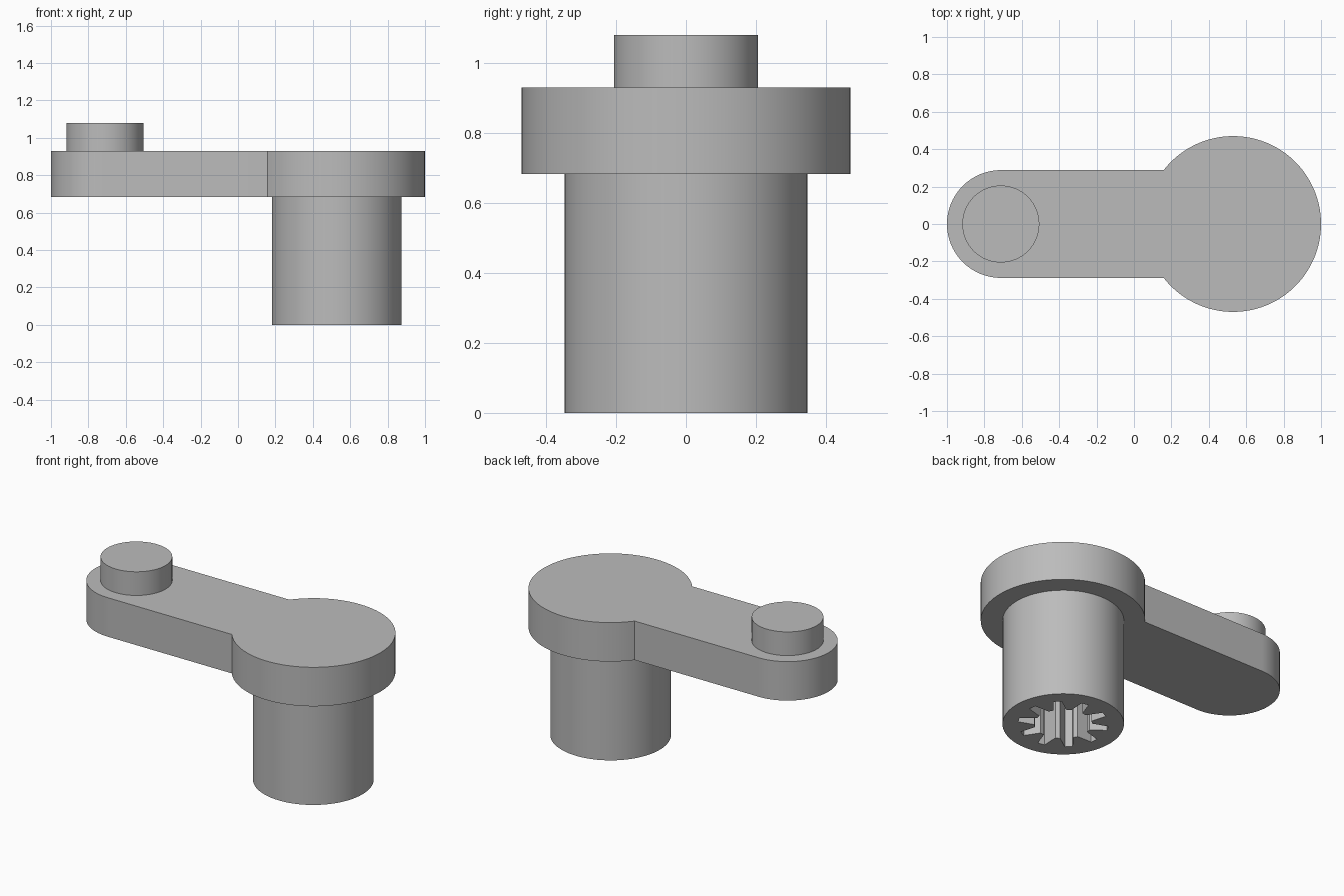
import bpy
import bmesh
from math import sin, cos, asin, pi, radians

if "Cube" in bpy.data.objects:
    bpy.data.objects.remove(bpy.data.objects["Cube"], do_unlink=True)

grey = bpy.data.materials.new("plain grey")
grey.use_nodes = True
colour = (0.5, 0.5, 0.5, 1)
grey.diffuse_color = colour
grey.node_tree.nodes["Principled BSDF"].inputs["Base Color"].default_value = colour

HEAD_X, HEAD_R = 0.53, 0.47
END_X, END_R = -0.712, 0.288
ARM_BOTTOM, ARM_TOP = 0.683, 0.93


def arc(x, r, start, end, steps):
    """Points along an arc centred on (x, 0)."""
    angles = [start + (end - start) * i / steps for i in range(steps + 1)]
    return [(x + r * cos(a), r * sin(a)) for a in angles]


def prism(name, outline, bottom, top):
    """Extrude a closed outline from bottom to top."""
    bm = bmesh.new()
    base = bm.faces.new([bm.verts.new((x, y, bottom)) for x, y in outline])
    moved = bmesh.ops.extrude_face_region(bm, geom=[base])["geom"]
    verts = [v for v in moved if isinstance(v, bmesh.types.BMVert)]
    bmesh.ops.translate(bm, verts=verts, vec=(0, 0, top - bottom))
    bmesh.ops.recalc_face_normals(bm, faces=bm.faces)
    mesh = bpy.data.meshes.new(name)
    bm.to_mesh(mesh)
    bm.free()
    mesh.materials.append(grey)
    obj = bpy.data.objects.new(name, mesh)
    bpy.context.collection.objects.link(obj)
    return obj


def select_only(obj):
    bpy.ops.object.select_all(action="DESELECT")
    obj.select_set(True)
    bpy.context.view_layer.objects.active = obj


# Crank arm: round head and rounded end in one outline
neck = pi - asin(END_R / HEAD_R)
outline = arc(HEAD_X, HEAD_R, -neck, neck, 80) + arc(END_X, END_R, pi / 2, 3 * pi / 2, 48)
arm = prism("crank_arm", outline, ARM_BOTTOM, ARM_TOP)

# Round knob on the arm end
knob = prism("knob", arc(END_X, 0.206, 0, 2 * pi, 64)[:-1], ARM_TOP, 1.08)

# Shaft below the head
shaft = prism("shaft", arc(HEAD_X - 0.002, 0.347, 0, 2 * pi, 80)[:-1], 0, ARM_BOTTOM)

# Splined socket cut into the shaft from below
SLOTS = 10
star = []
for i in range(SLOTS):
    middle = 2 * pi * i / SLOTS + radians(7)
    for offset, r in ((-13, 0.165), (-5, 0.26), (5, 0.26), (13, 0.165)):
        a = middle + radians(offset)
        star.append((HEAD_X - 0.002 + r * cos(a), r * sin(a)))
cutter = prism("socket_cutter", star, -0.1, 0.6)
cutter.hide_render = True
cut = shaft.modifiers.new("socket", "BOOLEAN")
cut.operation = "DIFFERENCE"
cut.solver = "EXACT"
cut.object = cutter
select_only(shaft)
bpy.ops.object.modifier_apply(modifier=cut.name)
bpy.data.objects.remove(cutter, do_unlink=True)

# Smooth curved walls with crisp edges
for part in (arm, knob, shaft):
    select_only(part)
    bpy.ops.object.shade_smooth_by_angle(angle=radians(25))
